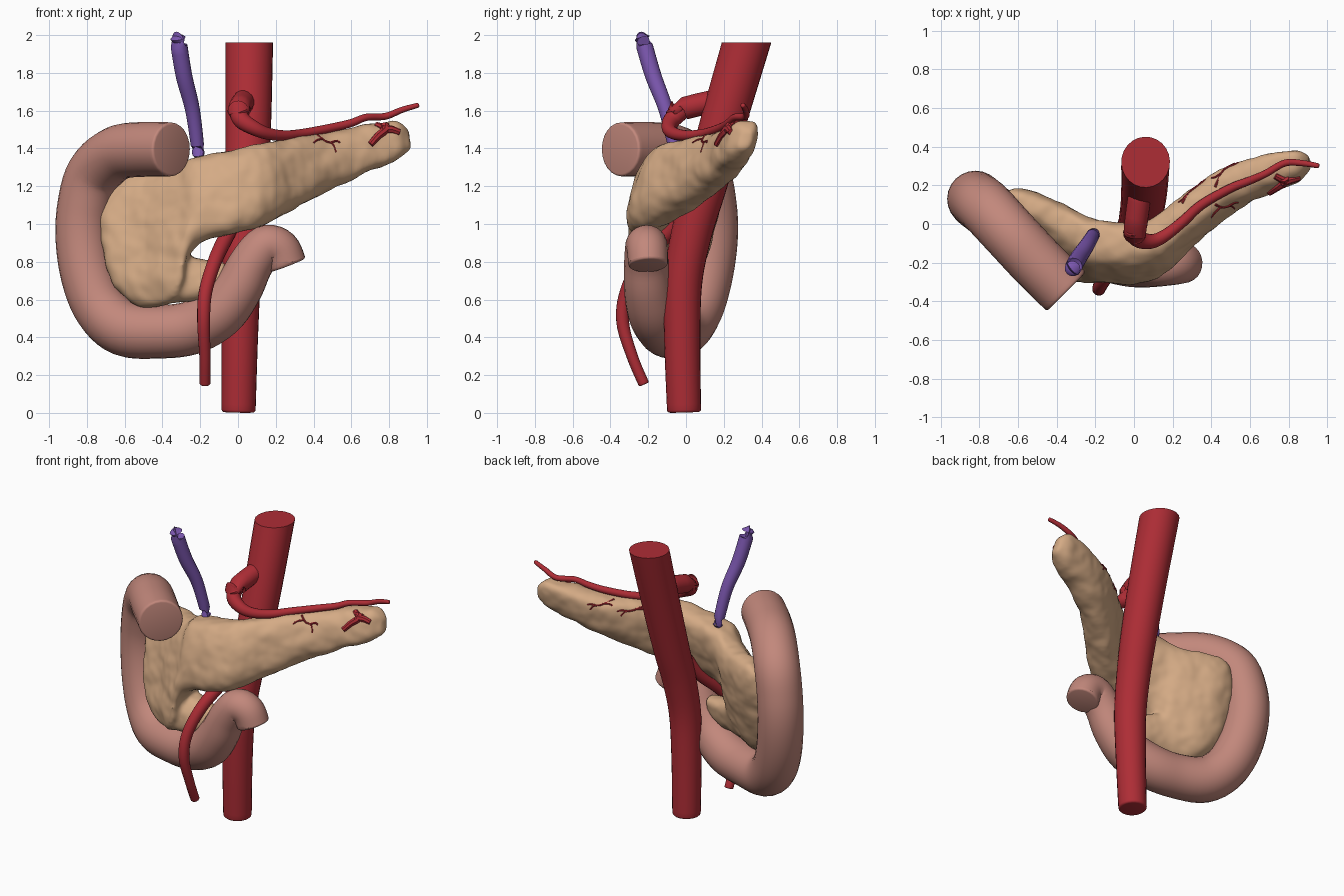
import bpy, bmesh, math
from mathutils import Vector, noise
from mathutils.bvhtree import BVHTree

if "Cube" in bpy.data.objects:
    bpy.data.objects.remove(bpy.data.objects["Cube"])


def material(name, rgb):
    m = bpy.data.materials.new(name)
    m.use_nodes = True
    m.diffuse_color = (*rgb, 1)
    m.node_tree.nodes["Principled BSDF"].inputs["Base Color"].default_value = (*rgb, 1)
    return m


PINK = material("gut pink", (0.54, 0.245, 0.20))
TAN = material("gland tan", (0.66, 0.405, 0.235))
RED = material("artery red", (0.42, 0.026, 0.036))
PURPLE = material("duct purple", (0.20, 0.095, 0.43))


def spline(pts, steps):
    """Smooth interpolation through tuples of any length."""
    p = [pts[0]] + list(pts) + [pts[-1]]
    out = []
    for i in range(1, len(p) - 2):
        for s in range(steps):
            t = s / steps
            out.append([0.5 * (2 * b + (c - a) * t + (2 * a - 5 * b + 4 * c - d) * t * t
                               + (3 * b - a - 3 * c + d) * t ** 3)
                        for a, b, c, d in zip(p[i - 1], p[i], p[i + 1], p[i + 2])])
    return out + [list(pts[-1])]


def add_object(name, mesh, mat, angle=40):
    ob = bpy.data.objects.new(name, mesh)
    bpy.context.collection.objects.link(ob)
    mesh.materials.clear()
    mesh.materials.append(mat)
    bpy.ops.object.select_all(action="DESELECT")
    ob.select_set(True)
    bpy.context.view_layer.objects.active = ob
    bpy.ops.object.shade_smooth_by_angle(angle=math.radians(angle))


def baked(ob):
    """Mesh of an object with its modifiers or bevel applied; removes the source."""
    dg = bpy.context.evaluated_depsgraph_get()
    mesh = bpy.data.meshes.new_from_object(ob.evaluated_get(dg))
    bpy.data.objects.remove(ob)
    return mesh


def rounded_end(first, second, rim):
    """Path points that round off the rim of a tube end."""
    start = Vector(first[:3])
    along = (Vector(second[:3]) - start).normalized()
    out = []
    for k in range(4):
        a = math.pi / 2 * k / 3
        out.append((*(start + along * rim * (1 - math.cos(a))), first[3] - rim * (1 - math.sin(a))))
    return out


def tube(name, pts, mat, steps=6, sides=6, rim=0.008, trim=None):
    """Capped tube through (x, y, z, radius) points with rounded rims, optionally cut level at trim."""
    curve = bpy.data.curves.new(name, "CURVE")
    curve.dimensions = "3D"
    curve.bevel_depth = 1
    curve.bevel_resolution = sides
    curve.use_fill_caps = True
    path = spline(pts, steps)
    path = (rounded_end(path[0], path[1], rim) + path[1:-1]
            + rounded_end(path[-1], path[-2], rim)[::-1])
    sp = curve.splines.new("POLY")
    sp.points.add(len(path) - 1)
    for q, (x, y, z, r) in zip(sp.points, path):
        q.co = (x, y, z, 1)
        q.radius = r
    src = bpy.data.objects.new(name + "_path", curve)
    bpy.context.collection.objects.link(src)
    mesh = baked(src)
    bm = bmesh.new()
    bm.from_mesh(mesh)
    bmesh.ops.remove_doubles(bm, verts=bm.verts, dist=1e-5)
    if trim is not None:
        bmesh.ops.bisect_plane(bm, geom=bm.verts[:] + bm.edges[:] + bm.faces[:],
                               plane_co=(0, 0, trim), plane_no=(0, 0, 1), clear_outer=True)
        bmesh.ops.holes_fill(bm, edges=[e for e in bm.edges if e.is_boundary])
    bmesh.ops.recalc_face_normals(bm, faces=bm.faces)
    bm.to_mesh(mesh)
    bm.free()
    add_object(name, mesh, mat)


def loft(bm, stations, sides=32, lean=0.25):
    """Skin upright rounded sections given as (x, y, z low, z high, half depth)."""
    rings = []
    for x, y, lo, hi, depth in spline(stations, 4):
        ring = []
        for k in range(sides):
            a = 2 * math.pi * k / sides
            c, s = (math.copysign(abs(f) ** 0.72, f) for f in (math.cos(a), math.sin(a)))
            dz = s * (hi - lo) / 2
            ring.append(bm.verts.new((x, y + c * depth + lean * dz, (lo + hi) / 2 + dz)))
        rings.append(ring)
    for r, q in zip(rings, rings[1:]):
        for k in range(sides):
            j = (k + 1) % sides
            bm.faces.new((r[k], r[j], q[j], q[k]))
    bm.faces.new(rings[0][::-1])
    bm.faces.new(rings[-1])


# Gland: broad head, long body and tail, with a hooked lower lobe
bm = bmesh.new()
loft(bm, [(-.73, .06, .92, 1.08, .04), (-.69, .05, .74, 1.19, .085), (-.6, .03, .61, 1.265, .115),
          (-.48, -.02, .555, 1.28, .135), (-.36, -.09, .58, 1.295, .15), (-.3, -.12, .64, 1.32, .152),
          (-.23, -.135, .88, 1.355, .145), (0, -.155, .95, 1.40, .135), (.15, -.10, 1.0, 1.43, .145),
          (.3, .035, 1.08, 1.46, .14), (.5, .175, 1.19, 1.49, .12), (.7, .26, 1.28, 1.53, .095),
          (.84, .295, 1.335, 1.55, .077), (.915, .315, 1.4, 1.49, .035)])
loft(bm, [(-.45, -.11, .58, .86, .1), (-.3, -.145, .59, .84, .1),
          (-.17, -.16, .62, .81, .085), (-.07, -.17, .68, .79, .05)])
bmesh.ops.recalc_face_normals(bm, faces=bm.faces)
raw = bpy.data.meshes.new("gland")
bm.to_mesh(raw)
bm.free()
src = bpy.data.objects.new("gland_source", raw)
bpy.context.collection.objects.link(src)
remesh = src.modifiers.new("merge", "REMESH")
remesh.mode = "VOXEL"
remesh.voxel_size = 0.014
soften = src.modifiers.new("soften", "SMOOTH")
soften.iterations = 14
gland_mesh = baked(src)
# Gentle lumps over the gland
offsets = [v.normal * 0.011 * (noise.noise(v.co * 8) + 0.4 * noise.noise(v.co * 17))
           for v in gland_mesh.vertices]
for v, o in zip(gland_mesh.vertices, offsets):
    v.co += o
add_object("gland", gland_mesh, TAN, 80)
bm = bmesh.new()
bm.from_mesh(gland_mesh)
tree = BVHTree.FromBMesh(bm)
bm.free()

# Gut loop
tube("gut_loop", [(-.35, -.35, 1.395, .143), (-.5, -.2, 1.395, .145),
                  (-.64, -.05, 1.375, .145), (-.76, .08, 1.27, .146), (-.81, .122, 1.1, .146),
                  (-.82, .128, .92, .146), (-.79, .10, .72, .146), (-.72, .05, .55, .146),
                  (-.6, -.02, .447, .148), (-.42, -.08, .43, .142), (-.25, -.12, .45, .142),
                  (-.1, -.17, .53, .138), (0, -.2, .655, .128), (.07, -.21, .79, .118),
                  (.145, -.21, .88, .112), (.22, -.205, .865, .108), (.26, -.2, .78, .105)],
     PINK, steps=5, sides=10, rim=0.013)

# Main artery
tube("main_artery", [(.065, .36, 2.1, .127), (.06, .32, 1.96, .126), (.055, .2, 1.55, .121),
                     (.045, .1, 1.2, .115), (.03, .03, .95, .108), (.018, -.015, .7, .102),
                     (.01, -.02, .4, .096), (.003, -.01, .003, .09)],
     RED, sides=10, rim=0.014, trim=1.96)

# Upper trunk and the winding artery over the gland
tube("upper_trunk", [(.04, .22, 1.665, .06), (.02, .08, 1.635, .061), (.0, -.075, 1.595, .06)],
     RED, steps=4, rim=0.03)
tube("winding_artery", [(.0, -.02, 1.605, .05), (.02, -.075, 1.55, .046), (.09, -.09, 1.505, .038),
                        (.16, -.06, 1.478, .032), (.25, .01, 1.468, .028), (.35, .10, 1.48, .025),
                        (.5, .185, 1.51, .023), (.6, .225, 1.535, .021), (.68, .26, 1.565, .019),
                        (.78, .315, 1.57, .018), (.87, .315, 1.605, .016), (.958, .30, 1.63, .013)], RED)

# Lower artery crossing the gut loop
tube("lower_artery", [(.01, .02, 1.12, .045), (-.05, -.09, .96, .042), (-.12, -.23, .81, .038),
                      (-.172, -.315, .64, .036), (-.182, -.335, .48, .034), (-.175, -.285, .3, .03),
                      (-.175, -.222, .15, .029)], RED)

# Duct with rounded ends
tube("duct", [(-.32, -.235, 1.998, .045), (-.287, -.175, 1.79, .044), (-.24, -.105, 1.6, .039),
              (-.207, -.048, 1.35, .034)], PURPLE, rim=0.03)


def twig(name, pts, side, thick):
    """Fine branch laid on the front (-1) or back (1) of the gland, from (x, z) points."""
    path = []
    for i, (x, z) in enumerate(pts):
        hit = tree.ray_cast(Vector((x, side * 2, z)), Vector((0, -side, 0)))[0]
        if hit:
            path.append((x, hit.y, z, thick * (1 - 0.5 * i / len(pts))))
    if len(path) > 1:
        tube(name, path, RED, steps=4, sides=2, rim=0.001)


# Fine branches: one spray on the front, two on the back
for label, x, z, side, drop in (("front", .42, 1.47, -1, 1), ("back_outer", .42, 1.47, 1, 0.6),
                                ("back_inner", .25, 1.435, 1, 0.6)):
    sprigs = {"stem": [(0, 0), (.04, -.03), (.08, -.045), (.10, -.09)],
              "side": [(.03, -.02), (0, -.025), (-.02, -.04)],
              "tip": [(.07, -.04), (.10, -.03), (.12, -.04)]}
    for part, pts in sprigs.items():
        twig(f"{label}_twig_{part}", [(x + a, z + b * drop) for a, b in pts], side, 0.007)

# Spreading branch on the tail
twig("tail_branch", [(.775, 1.52), (.775, 1.495), (.74, 1.465), (.70, 1.42)], -1, 0.028)
twig("tail_branch_right", [(.76, 1.50), (.81, 1.50), (.855, 1.485)], -1, 0.026)
twig("tail_branch_left", [(.78, 1.505), (.73, 1.525)], -1, 0.022)
